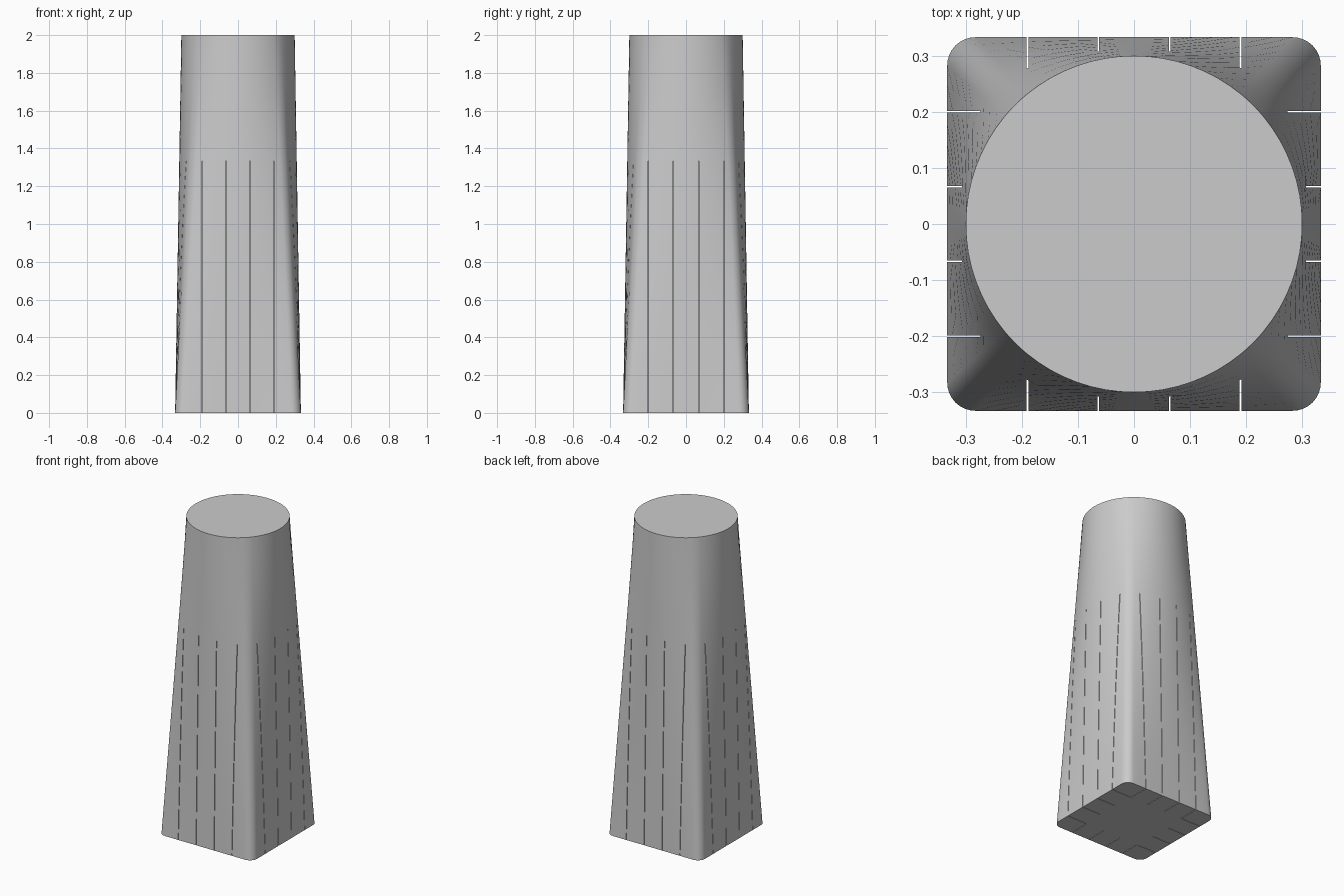
import bpy, bmesh, math
from mathutils import Vector

if "Cube" in bpy.data.objects:
    bpy.data.objects.remove(bpy.data.objects["Cube"])

HALF, CORNER, TOP_R, HEIGHT = 0.333, 0.05, 0.30, 2.0
FLAT_STEPS, ARC_STEPS, RINGS = 16, 8, 8
SLOT_TOP, SLOT_END, SLOT_W = 1.333, 0.20, 0.003


def base_outline():
    """Rounded square, paired with its distance along the outline."""
    f = HALF - CORNER
    side = [(HALF, -f + 2 * f * i / FLAT_STEPS, 2 * f * i / FLAT_STEPS)
            for i in range(FLAT_STEPS)]
    for i in range(ARC_STEPS):
        a = math.pi / 2 * i / ARC_STEPS
        side.append((f + CORNER * math.cos(a), f + CORNER * math.sin(a),
                     2 * f + CORNER * a))
    length = 2 * f + CORNER * math.pi / 2
    pts = []
    for q in range(4):
        c, s = [(1, 0), (0, 1), (-1, 0), (0, -1)][q]
        for x, y, d in side:
            angle = (q + (d - f) / length) * math.pi / 2
            pts.append((Vector((x * c - y * s, x * s + y * c)), angle))
    return pts


def make_object(name, bm):
    bmesh.ops.recalc_face_normals(bm, faces=bm.faces)
    mesh = bpy.data.meshes.new(name)
    bm.to_mesh(mesh)
    bm.free()
    obj = bpy.data.objects.new(name, mesh)
    bpy.context.collection.objects.link(obj)
    return obj


# Tapered body: rounded square at the foot blending to a circle on top
bm = bmesh.new()
rings = []
for k in range(RINGS + 1):
    t = k / RINGS
    ring = []
    for p, a in base_outline():
        q = p.lerp(Vector((math.cos(a), math.sin(a))) * TOP_R, t)
        ring.append(bm.verts.new((q.x, q.y, t * HEIGHT)))
    rings.append(ring)
for lo, hi in zip(rings, rings[1:]):
    for i in range(len(lo)):
        j = (i + 1) % len(lo)
        bm.faces.new((lo[i], lo[j], hi[j], hi[i]))
bm.faces.new(rings[0][::-1])
bm.faces.new(rings[-1])
body = make_object("tapered_body", bm)

# Thin vertical slots: four on every side, running in from the surface
bm = bmesh.new()


def add_slot(cx, cy, sx, sy):
    verts = bmesh.ops.create_cube(bm, size=1)["verts"]
    for v in verts:
        v.co = (cx + v.co.x * sx, cy + v.co.y * sy,
                SLOT_TOP if v.co.z > 0 else -0.1)


depth = 0.4 - SLOT_END
for sign in (-1, 1):
    mid = sign * (SLOT_END + depth / 2)
    for pos in (-0.19, -0.0635, 0.0635, 0.19):
        add_slot(pos, mid, SLOT_W, depth)
    for pos in (-0.2, -0.0665, 0.0665, 0.2):
        add_slot(mid, pos, depth, SLOT_W)
cutter = make_object("slot_cutter", bm)
cutter.hide_render = True

cut = body.modifiers.new("slots", "BOOLEAN")
cut.operation = "DIFFERENCE"
cut.solver = "EXACT"
cut.use_self = True
cut.object = cutter
bpy.context.view_layer.objects.active = body
body.select_set(True)
bpy.ops.object.modifier_apply(modifier=cut.name)
bpy.data.objects.remove(cutter)
bpy.ops.object.shade_smooth_by_angle(angle=math.radians(30))

# Plain grey finish
grey = bpy.data.materials.new("light_grey")
grey.diffuse_color = (0.6, 0.6, 0.6, 1)
grey.use_nodes = True
grey.node_tree.nodes["Principled BSDF"].inputs["Base Color"].default_value = grey.diffuse_color
body.data.materials.clear()
body.data.materials.append(grey)
